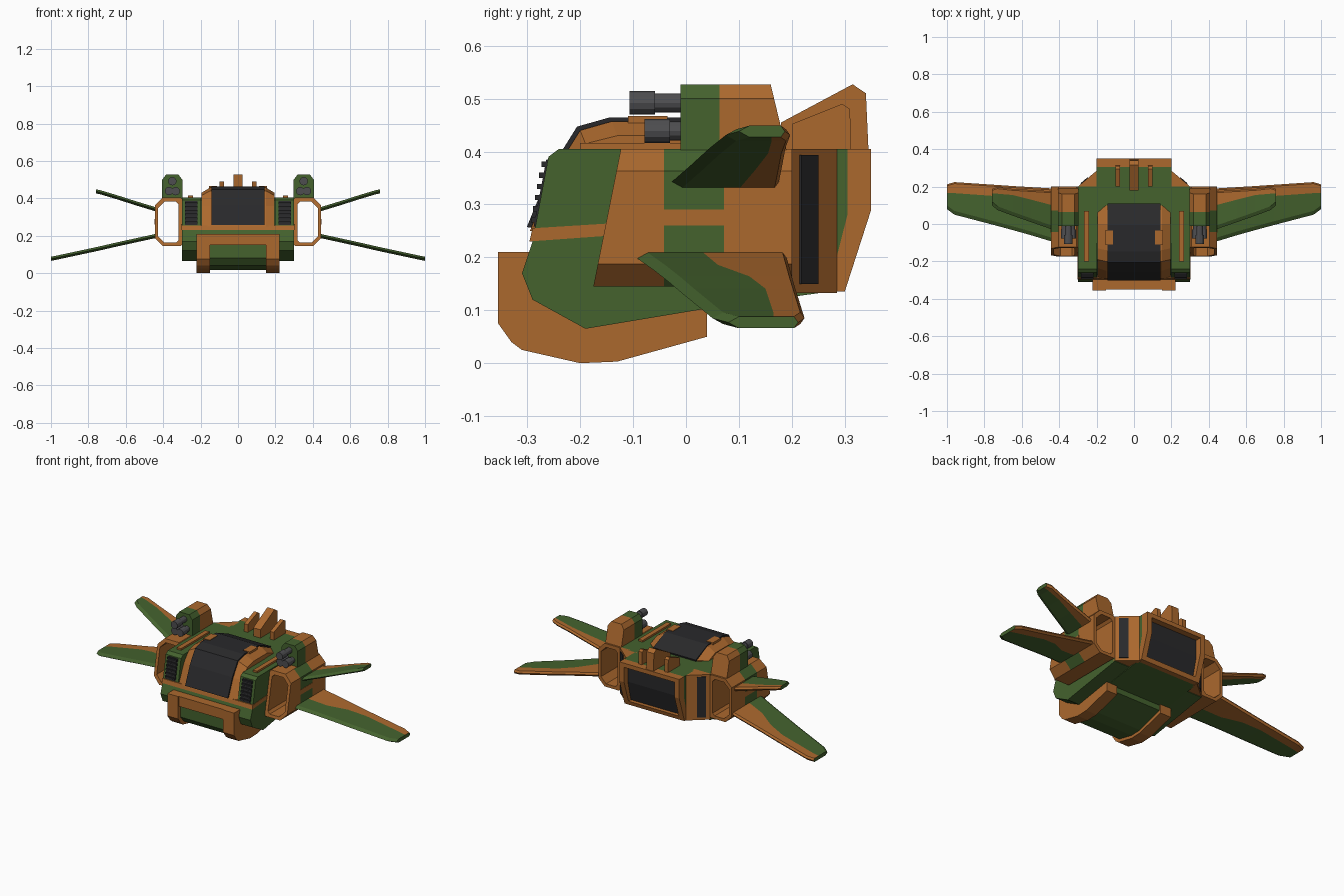
import bpy, bmesh, math
from mathutils import Matrix


def material(name, rgb):
    m = bpy.data.materials.new(name)
    m.diffuse_color = (*rgb, 1)
    return m


GREEN = material("camo green", (0.058, 0.122, 0.027))
ORANGE = material("camo orange", (0.41, 0.14, 0.027))
DARK = material("dark glass", (0.022, 0.022, 0.024))
GREY = material("gun grey", (0.075, 0.075, 0.08))


def build(name, verts, faces, mats, rule=None, sx=1):
    me = bpy.data.meshes.new(name)
    me.from_pydata([(x * sx, y, z) for x, y, z in verts], [], faces)
    bm = bmesh.new()
    bm.from_mesh(me)
    bmesh.ops.recalc_face_normals(bm, faces=bm.faces)
    bm.to_mesh(me)
    bm.free()
    for m in mats:
        me.materials.append(m)
    if rule:
        for i, p in enumerate(me.polygons):
            p.material_index = rule(i, p)
    ob = bpy.data.objects.new(name, me)
    bpy.context.collection.objects.link(ob)
    return ob


def loft(name, rings, mats, rule=None, sx=1, caps=True):
    n = len(rings[0])
    verts = [v for r in rings for v in r]
    faces = [(k * n + i, k * n + (i + 1) % n, (k + 1) * n + (i + 1) % n, (k + 1) * n + i)
             for k in range(len(rings) - 1) for i in range(n)]
    if caps:
        faces += [tuple(range(n)), tuple(range(len(verts) - n, len(verts)))]
    return build(name, verts, faces, mats, rule, sx)


def slab(name, prof, x0, x1, mat, sx=1):
    """Side profile (y, z) extruded from x0 to x1."""
    return loft(name, [[(x, y, z) for y, z in prof] for x in (x0, x1)], [mat], None, sx)


def prism(name, plan, z0, z1, mat, sx=1):
    """Plan outline (x, y) extruded from z0 to z1."""
    return loft(name, [[(x, y, z) for x, y in plan] for z in (z0, z1)], [mat], None, sx)


def box(name, x0, x1, y0, y1, z0, z1, mat, sx=1):
    return prism(name, [(x0, y0), (x1, y0), (x1, y1), (x0, y1)], z0, z1, mat, sx)


def barrel(name, x, z, r, y0, y1, sx):
    ring = [(math.cos(a * math.pi / 6) * r + x, math.sin(a * math.pi / 6) * r + z) for a in range(12)]
    loft(name, [[(px, y, pz) for px, pz in ring] for y in (y0, y1)], [GREY], None, sx)


# Central hull
belly = [(0.02, 0.10), (-0.19, 0.065), (-0.29, 0.12), (-0.31, 0.17)]
slab("hull", [(-0.29, 0.23), (-0.19, 0.39), (0, 0.405), (0.27, 0.405), (0.27, 0.135)] + belly,
     -0.2, 0.2, GREEN)
# Band around the nose
slab("nose_band", [(-0.296, 0.23), (-0.29, 0.255), (-0.13, 0.265), (-0.13, 0.242)], -0.302, 0.302, ORANGE)

# Canopy: tapered frame and raised glass
inner = [(-0.295, 0.25), (-0.25, 0.36), (-0.2, 0.44), (-0.14, 0.457), (0, 0.457), (0.1, 0.41), (0.1, 0.38), (-0.2, 0.25)]
outer = [(-0.285, 0.25), (-0.235, 0.36), (-0.19, 0.415), (-0.13, 0.43), (0, 0.43), (0.06, 0.405), (0.06, 0.38), (-0.2, 0.25)]
loft("canopy_frame", [[(x, y, z) for y, z in p] for x, p in
                      ((-0.195, outer), (-0.15, inner), (0.15, inner), (0.195, outer))], [ORANGE])
slab("canopy_glass", [(y - 0.006, z + 0.007) for y, z in inner[:5]] + [(0.11, 0.415), (0.1, 0.38), (-0.2, 0.25)],
     -0.142, 0.142, DARK)

# Tail: green block, orange rear frame and recessed exhaust
slab("tail_block", [(0.2, 0.13), (0.2, 0.405), (0.305, 0.405), (0.305, 0.28), (0.268, 0.135)], -0.2, 0.2, GREEN)
slab("exhaust_panel", [(0.3, 0.39), (0.314, 0.39), (0.314, 0.28), (0.28, 0.14), (0.265, 0.14), (0.3, 0.28)],
     -0.17, 0.17, DARK)
box("exhaust_top_bar", -0.17, 0.17, 0.305, 0.35, 0.38, 0.405, ORANGE)
slab("exhaust_bottom_bar", [(0.268, 0.135), (0.30, 0.135), (0.308, 0.16), (0.274, 0.16)], -0.17, 0.17, ORANGE)

# Tail fins
slab("centre_fin", [(0.18, 0.4), (0.18, 0.455), (0.315, 0.527), (0.34, 0.51), (0.345, 0.4)], -0.024, 0.024, ORANGE)

# Chin between the skids
slab("chin", [(-0.335, 0.155), (-0.335, 0.08), (-0.3, 0.04), (-0.2, 0.018), (-0.13, 0.02), (0.03, 0.07),
              (0.03, 0.12), (-0.28, 0.16)], -0.155, 0.155, GREEN)
box("chin_bar", -0.155, 0.155, -0.35, -0.28, 0.15, 0.21, ORANGE)

# Wing stations: x, z, leading edge, colour split, trailing edge
LOWER = [(0.435, 0.2, -0.095, 0.03, 0.19), (0.55, 0.175, -0.06, 0.06, 0.197), (0.65, 0.153, -0.032, 0.12, 0.203),
         (0.75, 0.13, -0.005, 0.15, 0.21), (0.96, 0.085, 0.05, 0.165, 0.224), (1.0, 0.077, 0.08, 0.165, 0.212)]
UPPER = [(0.435, 0.34, -0.03, 0.10, 0.175), (0.55, 0.375, 0.01, 0.13, 0.182), (0.65, 0.407, 0.045, 0.155, 0.188),
         (0.73, 0.431, 0.075, 0.162, 0.197), (0.76, 0.438, 0.1, 0.162, 0.187)]


def wing(name, stations, sx):
    t = 0.011
    rings = [[(x, le, z), (x, le + 0.02, z + t), (x, b, z + t), (x, te - 0.008, z + t),
              (x, te, z), (x, te - 0.008, z - t), (x, b, z - t), (x, le + 0.02, z - t)]
             for x, z, le, b, te in stations]
    loft(name, rings, [GREEN, ORANGE], lambda i, p: int(len(p.vertices) == 4 and 2 <= i % 8 <= 5), sx)


def octagon(x0, x1, z0, z1, c):
    return [(x0, z0 + c * 0.4), (x0 + c * 0.4, z0), (x1 - c, z0), (x1, z0 + c),
            (x1, z1 - c), (x1 - c, z1), (x0 + c * 0.4, z1), (x0, z1 - c * 0.4)]


def duct(name, sx):
    """Open duct: outer and inner octagons joined at both ends, slanted front lip."""
    def ring(prof, y, slant=0):
        return [(x, y + slant * (z - 0.145), z) for x, z in prof]
    out, hole = octagon(0.29, 0.445, 0.145, 0.405, 0.042), octagon(0.318, 0.427, 0.163, 0.383, 0.034)
    rings = [ring(out, -0.175, 0.2), ring(out, -0.042), ring(out, 0.072), ring(out, 0.2),
             ring(hole, 0.2), ring(hole, -0.175, 0.2), ring(out, -0.175, 0.2)]

    def camo(i, p):
        return int(8 <= i < 16 and i % 8 in (2, 3, 4))
    loft(name, rings, [ORANGE, GREEN], camo, sx, caps=False)
    box(name + "_gap_patch", 0.44, 0.4465, -0.045, 0.075, 0.26, 0.29, ORANGE, sx)


for side, s in (("right", 1), ("left", -1)):
    # Side pod with front grille and top rail
    slab(side + "_pod", [(-0.29, 0.23), (-0.26, 0.39), (-0.24, 0.405), (0.2, 0.405), (0.2, 0.13)] + belly,
         0.198, 0.3, GREEN, s)
    slab(side + "_grille", [(-0.288, 0.258), (-0.264, 0.385), (-0.25, 0.385), (-0.275, 0.258)], 0.217, 0.283, DARK, s)
    for k in range(6):
        z = 0.266 + k * 0.021
        y = -0.29 + 0.1875 * (z - 0.23)
        box(f"{side}_grille_slat_{k}", 0.217, 0.283, y - 0.01, y, z, z + 0.01, DARK, s)
    box(side + "_top_rail", 0.24, 0.268, -0.2, 0.07, 0.4, 0.416, ORANGE, s)
    box(side + "_canopy_tab", 0.112, 0.155, -0.11, -0.035, 0.44, 0.467, ORANGE, s)
    # Skid
    slab(side + "_skid", [(-0.355, 0.21), (-0.355, 0.075), (-0.33, 0.04), (-0.31, 0.025), (-0.2, 0), (-0.13, 0.003),
                          (0.04, 0.05), (0.04, 0.11), (-0.28, 0.21)], 0.15, 0.222, ORANGE, s)
    # Air duct and wings
    duct(side + "_duct", s)
    wing(side + "_lower_wing", LOWER, s)
    wing(side + "_upper_wing", UPPER, s)
    # Angled tail shoulder with its vent
    prism(side + "_tail_shoulder", [(0.19, 0.19), (0.3, 0.19), (0.3, 0.2), (0.2, 0.285), (0.19, 0.285)],
          0.133, 0.405, ORANGE, s)
    prism(side + "_tail_vent", [(0.286, 0.218), (0.248, 0.25), (0.24, 0.24), (0.278, 0.208)], 0.15, 0.393, DARK, s)
    # Rear frame side and small fin
    slab(side + "_rear_frame", [(0.305, 0.405), (0.35, 0.405), (0.35, 0.29), (0.30, 0.135), (0.268, 0.135),
                                (0.305, 0.28)], 0.168, 0.2, ORANGE, s)
    slab(side + "_small_fin", [(0.2, 0.4), (0.2, 0.452), (0.295, 0.49), (0.31, 0.48), (0.312, 0.4)],
         0.075, 0.099, ORANGE, s)
    # Gun housing: chamfered cross-section, green front and orange back
    sec = [(0.298, 0.4), (0.298, 0.5), (0.318, 0.527), (0.385, 0.527), (0.405, 0.5), (0.405, 0.4)]
    rings = [[(x, y + k * (0.527 - z), z) for x, z in sec] for y, k in ((-0.01, 0), (0.063, 0), (0.16, 0.24))]
    loft(side + "_gun_housing", rings, [GREEN, ORANGE], lambda i, p: int(6 <= i < 12 or i == 13), s)
    # Gun barrels
    for n, (x, z, y) in enumerate(((0.351, 0.492, -0.107), (0.333, 0.439, -0.078), (0.369, 0.439, -0.078))):
        barrel(f"{side}_barrel_{n}", x, z, 0.018, y + 0.04, 0.0, s)
        barrel(f"{side}_muzzle_{n}", x, z, 0.0225, y, y + 0.048, s)
